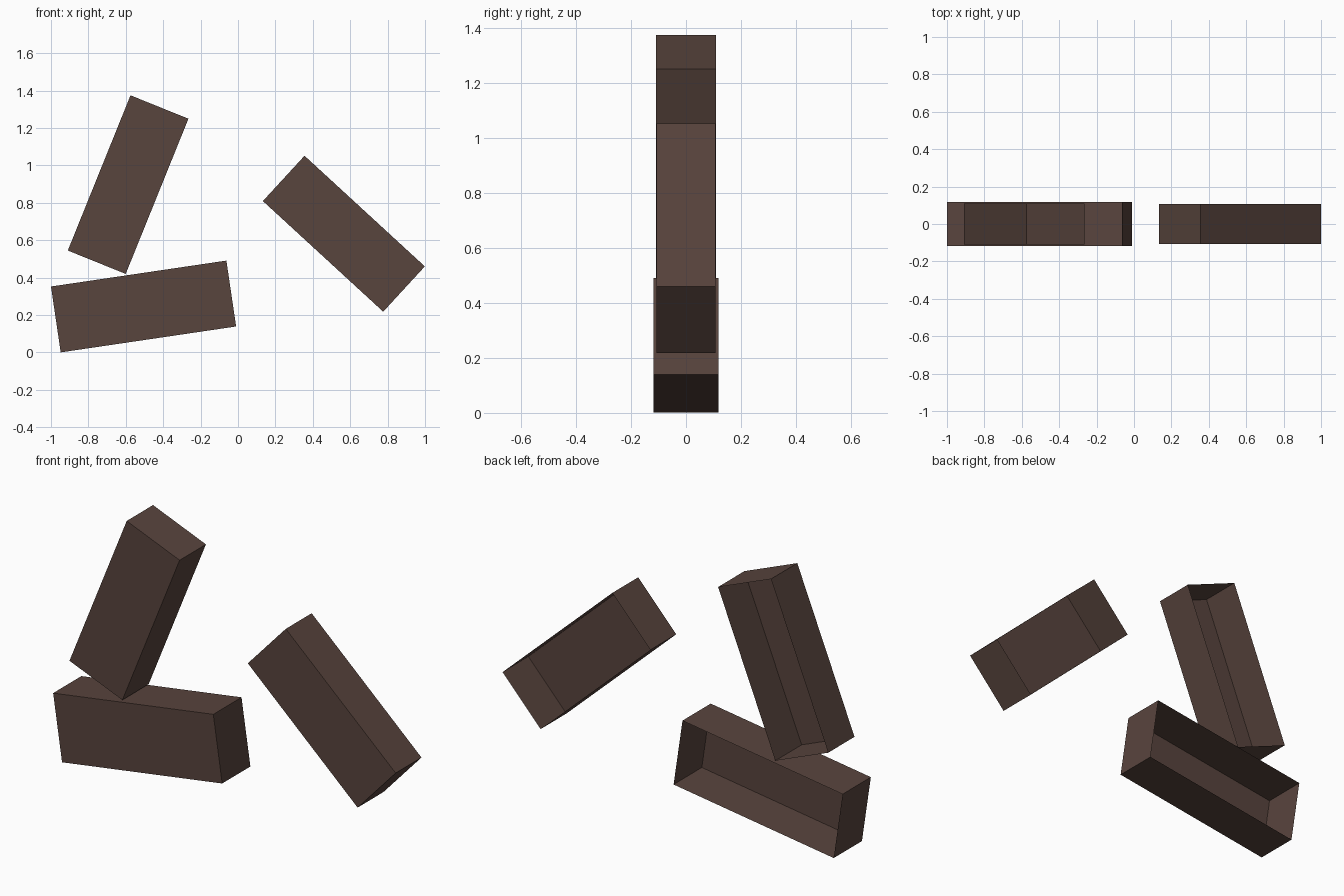
import bpy, bmesh, math
from mathutils import Matrix

if "Cube" in bpy.data.objects:
    bpy.data.objects.remove(bpy.data.objects["Cube"])

brown = bpy.data.materials.new("dark brown")
brown.diffuse_color = (0.098, 0.058, 0.047, 1)
brown.use_nodes = True
brown.node_tree.nodes["Principled BSDF"].inputs["Base Color"].default_value = brown.diffuse_color


def open_block(name, centre, length, height, depth, angle):
    """Tilted thin-walled box in the xz plane, open at the back (+y)."""
    bm = bmesh.new()
    bmesh.ops.create_cube(bm, size=1)
    bm.normal_update()
    back = [f for f in bm.faces if f.normal.y > 0.9]
    bmesh.ops.delete(bm, geom=back, context='FACES')
    m = (Matrix.Translation((centre[0], 0, centre[1]))
         @ Matrix.Rotation(-math.radians(angle), 4, 'Y')
         @ Matrix.Diagonal((length, depth, height, 1)))
    bm.transform(m)
    mesh = bpy.data.meshes.new(name)
    bm.to_mesh(mesh)
    bm.free()
    mesh.materials.append(brown)
    obj = bpy.data.objects.new(name, mesh)
    bpy.context.collection.objects.link(obj)


# Bottom block, block leaning on top of it, and the loose block on the right
open_block("lower_block", (-0.505, 0.246), 0.948, 0.356, 0.236, 8.4)
open_block("upper_block", (-0.5875, 0.8975), 0.895, 0.334, 0.22, 68.0)
open_block("right_block", (0.566, 0.635), 0.874, 0.329, 0.216, -42.6)
